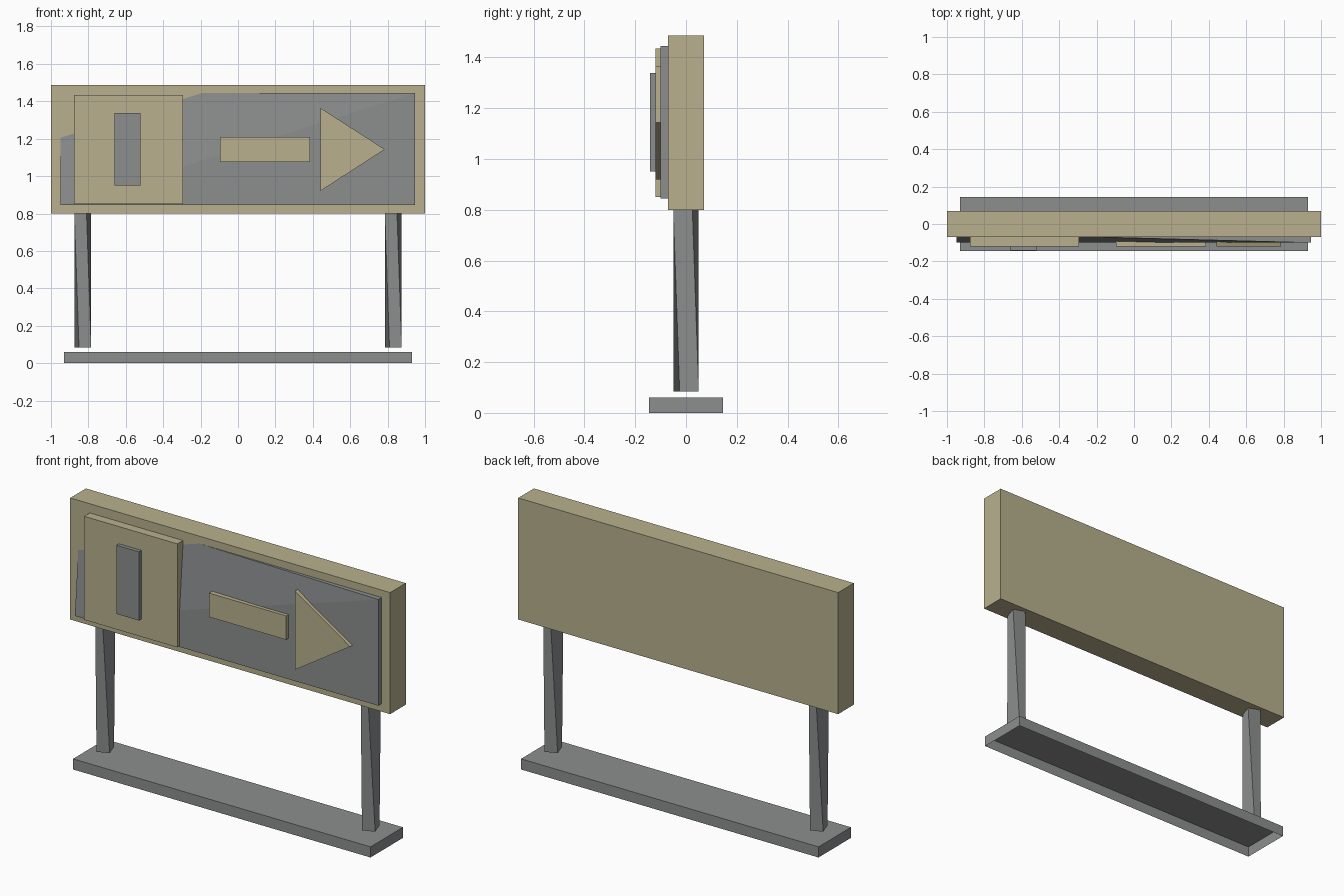
import bpy, bmesh

cube = bpy.data.objects.get("Cube")
if cube:
    bpy.data.objects.remove(cube, do_unlink=True)


def material(name, rgb):
    m = bpy.data.materials.new(name)
    m.use_nodes = True
    m.diffuse_color = (*rgb, 1)
    m.node_tree.nodes["Principled BSDF"].inputs["Base Color"].default_value = (*rgb, 1)
    return m


TAN = material("khaki tan", (0.48, 0.435, 0.27))
GREY = material("metal grey", (0.265, 0.273, 0.275))


def loft(name, ring_a, ring_b, mat, cap_a=True, split=None):
    """Join two matching rings with sides; split lists the triangles of the first cap."""
    bm = bmesh.new()
    a = [bm.verts.new(p) for p in ring_a]
    b = [bm.verts.new(p) for p in ring_b]
    n = len(a)
    for i in range(n):
        j = (i + 1) % n
        bm.faces.new((a[i], a[j], b[j], b[i]))
    if split:
        for tri in split:
            bm.faces.new([a[i] for i in tri])
    elif cap_a:
        bm.faces.new(a)
    bm.faces.new(b)
    bmesh.ops.recalc_face_normals(bm, faces=bm.faces)
    mesh = bpy.data.meshes.new(name)
    bm.to_mesh(mesh)
    bm.free()
    mesh.materials.append(mat)
    obj = bpy.data.objects.new(name, mesh)
    bpy.context.collection.objects.link(obj)
    return obj


def plate(name, outline, front, back, mat):
    """Extrude an x-z outline along y."""
    return loft(name, [(x, front, z) for x, z in outline],
                [(x, back, z) for x, z in outline], mat)


def rect(x0, x1, z0, z1):
    return [(x0, z0), (x1, z0), (x1, z1), (x0, z1)]


# Base tray, open underneath
corners = [(-0.93, -0.145), (0.93, -0.145), (0.93, 0.145), (-0.93, 0.145)]
loft("base", [(x, y, 0) for x, y in corners],
     [(x, y, 0.06) for x, y in corners], GREY, cap_a=False)

# Slightly twisted posts
W, D, CX, CY = 0.045, 0.05, 0.025, 0.025
top = [(W - CX, -D), (W, D - CY), (CX - W, D), (-W, CY - D)]
bottom = [(W, CY - D), (W - CX, D), (-W, D - CY), (CX - W, -D)]
for side, cx in (("right", -0.83), ("left", 0.83)):
    loft(side + "_post", [(cx + x, y, 0.085) for x, y in bottom],
         [(cx + x, y, 0.8) for x, y in top], GREY)

# Sign board
plate("board", rect(-1, 1, 0.8, 1.487), -0.07, 0.07, TAN)

# Face panel with one corner sunk into the board
outline = rect(-0.95, 0.947, 0.845, 1.445)
depths = (-0.1, -0.1, -0.1, -0.05)
loft("face_panel", [(x, y, z) for (x, z), y in zip(outline, depths)],
     [(x, -0.03, z) for x, z in outline], GREY, split=((0, 1, 2), (0, 2, 3)))

# Raised symbols
plate("square_plate", rect(-0.878, -0.295, 0.85, 1.435), -0.12, -0.06, TAN)
plate("symbol_bar", rect(-0.66, -0.52, 0.95, 1.338), -0.142, -0.11, GREY)
plate("arrow_shaft", rect(-0.097, 0.385, 1.075, 1.21), -0.12, -0.07, TAN)
plate("arrow_head", [(0.44, 0.92), (0.785, 1.143), (0.44, 1.365)], -0.12, -0.07, TAN)
